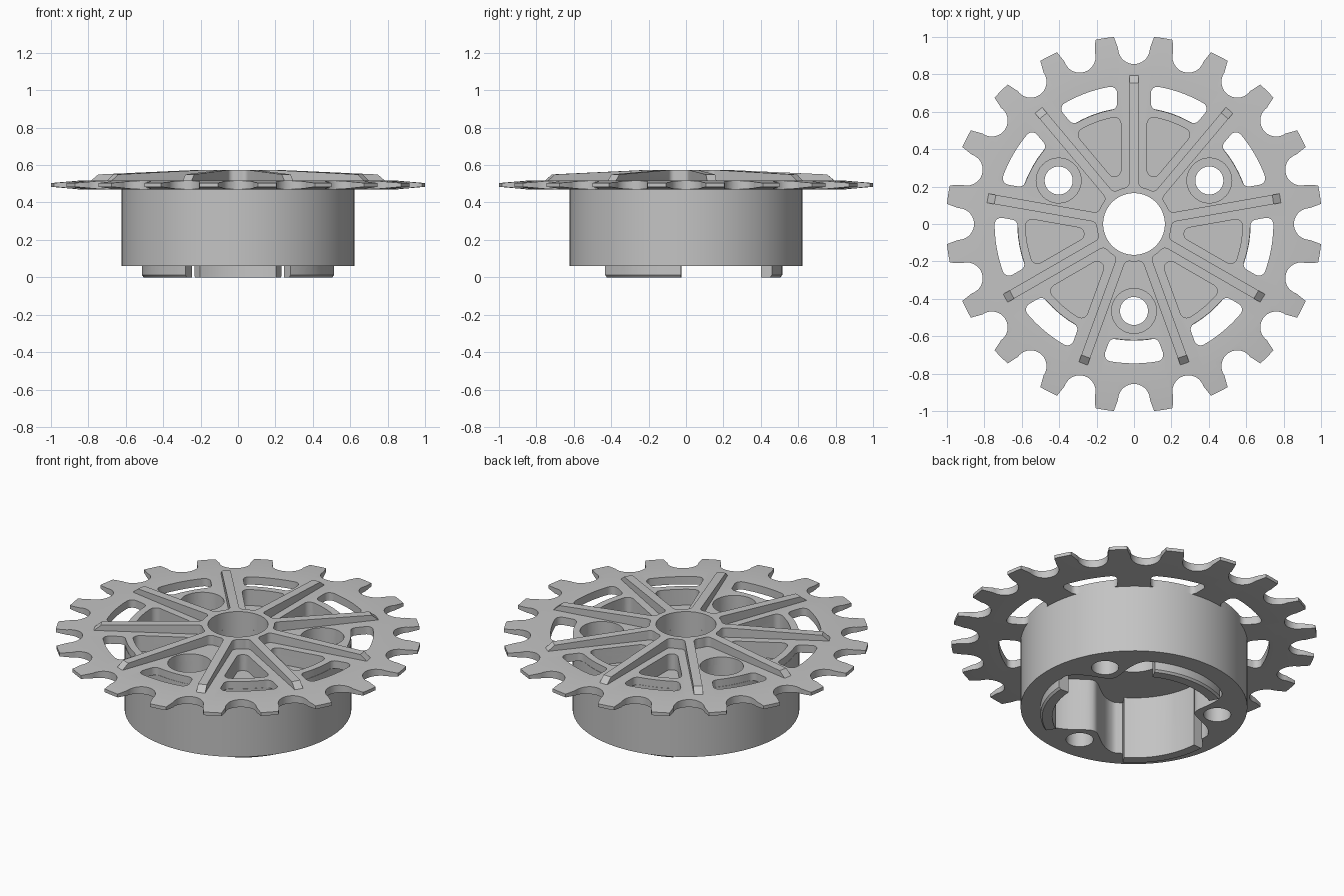
import bpy
import bmesh
from math import sin, cos, asin, pi, radians, tau

default_cube = bpy.data.objects.get("Cube")
if default_cube:
    bpy.data.objects.remove(default_cube, do_unlink=True)

GREY = (0.55, 0.55, 0.55, 1)
metal = bpy.data.materials.new("grey_metal")
metal.use_nodes = True
metal.diffuse_color = GREY
metal.node_tree.nodes["Principled BSDF"].inputs["Base Color"].default_value = GREY

BOLTS = [radians(a) for a in (30, 150, 270)]
SECTORS = [radians(30 + 40 * i) for i in range(9)]
POCKETS = [a for i, a in enumerate(SECTORS) if i % 3]
HALF = radians(20)
BOLT_RADIUS = 0.465
SEAM = 0.017


def add_lathe(bm, profile, n, start=SEAM, sweep=tau, centre=(0, 0)):
    """Revolve a closed (radius, z) outline about a vertical axis."""
    full = sweep > 6.28
    cols = []
    for i in range(n if full else n + 1):
        a = start + sweep * i / n
        cols.append([bm.verts.new((centre[0] + r * cos(a), centre[1] + r * sin(a), z))
                     for r, z in profile])
    for i in range(n):
        p, q = cols[i], cols[(i + 1) % len(cols)]
        for j in range(len(profile)):
            k = (j + 1) % len(profile)
            bm.faces.new((p[j], q[j], q[k], p[k]))
    if not full:
        bm.faces.new(cols[0])
        bm.faces.new(cols[-1][::-1])


def add_prism(bm, outline, z0, z1, turn=0.0, centre=(0, 0)):
    """Extrude a flat outline, turned about the origin and then moved."""
    c, s = cos(turn), sin(turn)
    low, high = [[bm.verts.new((centre[0] + x * c - y * s, centre[1] + x * s + y * c, z))
                  for x, y in outline] for z in (z0, z1)]
    bm.faces.new(low[::-1])
    bm.faces.new(high)
    for i in range(len(low)):
        j = (i + 1) % len(low)
        bm.faces.new((low[i], low[j], high[j], high[i]))


def arc(centre, r, a, b, n):
    return [(centre[0] + r * cos(a + (b - a) * i / n),
             centre[1] + r * sin(a + (b - a) * i / n)) for i in range(n + 1)]


def rounded_sector(r0, r1, gap, rad):
    """Outline between two spokes, rounded at every corner."""
    ro = r1 - rad
    ri = max(r0 + rad, (gap + rad) / sin(HALF))
    a = HALF - asin((gap + rad) / ro)
    b = max(0.0, HALF - asin(min(1, (gap + rad) / ri)))
    side = pi / 2 + HALF
    half = arc((ro * cos(a), ro * sin(a)), rad, a, side, 6)
    half += arc((ri * cos(b), ri * sin(b)), rad, side, pi + b, 6)
    outer = arc((0, 0), r1, -a, a, 10)[1:-1]
    inner = arc((0, 0), ri - rad, b, -b, 6)[1:-1] if b > 0.01 else []
    other = [(x, -y) for x, y in reversed(half)]
    if not inner:
        other = other[1:]
    return outer + half + inner + other


def make(name, build):
    bm = bmesh.new()
    build(bm)
    bmesh.ops.remove_doubles(bm, verts=bm.verts, dist=1e-5)
    bmesh.ops.recalc_face_normals(bm, faces=bm.faces)
    mesh = bpy.data.meshes.new(name)
    bm.to_mesh(mesh)
    bm.free()
    mesh.materials.append(metal)
    ob = bpy.data.objects.new(name, mesh)
    bpy.context.collection.objects.link(ob)
    return ob


def select(ob):
    for o in bpy.context.selected_objects:
        o.select_set(False)
    ob.select_set(True)
    bpy.context.view_layer.objects.active = ob


def combine(ob, *steps):
    select(ob)
    for operation, tool in steps:
        mod = ob.modifiers.new(operation.lower(), 'BOOLEAN')
        mod.operation = operation
        mod.solver = 'EXACT'
        mod.object = tool
        bpy.ops.object.modifier_apply(modifier=mod.name)


def sector_cutter(name, angles, z0, z1, *shape):
    outline = rounded_sector(*shape)
    return make(name, lambda bm: [add_prism(bm, outline, z0, z1, a) for a in angles])


def bolt_cutter(name, radius, z0, z1):
    circle = arc((0, 0), radius, SEAM, SEAM + tau, 40)[:-1]
    return make(name, lambda bm: [
        add_prism(bm, circle, z0, z1, 0, (BOLT_RADIUS * cos(a), BOLT_RADIUS * sin(a)))
        for a in BOLTS])


# Cutters
gap_outline = arc((0.94, 0), 0.085, pi / 2, 3 * pi / 2, 18)
gap_outline += [(1.006, -0.11), (1.1, -0.14), (1.1, 0.14), (1.006, 0.11)]
tooth_cut = make("tooth_gap_cutter", lambda bm: [
    add_prism(bm, gap_outline, 0.3, 0.7, tau * i / 20) for i in range(20)])
slot_cut = sector_cutter("slot_cutter", SECTORS, 0.3, 0.7, 0.622, 0.745, 0.09, 0.035)
pocket_cut = sector_cutter("pocket_cutter", POCKETS, 0.42, 0.7, 0.2, 0.58, 0.07, 0.035)
spoke_cut = sector_cutter("spoke_gap_cutter", SECTORS, 0.3, 0.7, 0.2, 0.9, 0.025, 0.03)
bore_cut = bolt_cutter("counterbore_cutter", 0.12, 0.4, 0.7)
bolt_cut = bolt_cutter("bolt_hole_cutter", 0.075, -0.1, 0.6)

# Toothed plate with tapered rim
plate = make("toothed_plate", lambda bm: add_lathe(bm, [
    (0.165, 0.47), (0.85, 0.47), (1.006, 0.484),
    (1.006, 0.504), (0.85, 0.517), (0.165, 0.517)], 160))
combine(plate, *[('DIFFERENCE', c) for c in (bore_cut, tooth_cut, slot_cut, pocket_cut)])

# Raised hub with nine spokes
spokes = make("hub_and_spokes", lambda bm: add_lathe(bm, [
    (0.165, 0.5), (0.8, 0.5), (0.8, 0.512),
    (0.755, 0.55), (0.2, 0.575), (0.165, 0.575)], 72))
combine(spokes, ('DIFFERENCE', spoke_cut))

# Drum, hollow from below, with blended bolt bosses and locating tabs
drum = make("drum", lambda bm: add_lathe(bm, [
    (0.165, 0.38), (0.51, 0.38), (0.51, 0.06),
    (0.624, 0.06), (0.624, 0.473), (0.165, 0.473)], 72))
boss_outline = arc((0, 0), 0.58, radians(-31), radians(31), 12)
for i in range(25):
    t = 1 - i / 12
    r = 0.427 - 0.088 * cos(pi * t)
    boss_outline.append((r * cos(t * radians(31)), r * sin(t * radians(31))))
bosses = make("boss_tool", lambda bm: [
    add_prism(bm, boss_outline, 0.06, 0.4, a) for a in BOLTS])
tabs = make("tab_tool", lambda bm: [add_lathe(bm, [
    (0.45, 0), (0.505, 0), (0.515, 0.012), (0.515, 0.4), (0.45, 0.4)],
    12, a + radians(33), radians(54)) for a in BOLTS])
combine(drum, ('UNION', bosses), ('UNION', tabs), ('DIFFERENCE', pocket_cut),
        ('DIFFERENCE', bore_cut), ('DIFFERENCE', bolt_cut))

# Remove the helpers and finish the shading
for helper in (tooth_cut, slot_cut, pocket_cut, spoke_cut, bore_cut, bolt_cut, bosses, tabs):
    bpy.data.objects.remove(helper, do_unlink=True)
for ob in (plate, spokes, drum):
    select(ob)
    bpy.ops.object.shade_smooth_by_angle(angle=radians(25))
